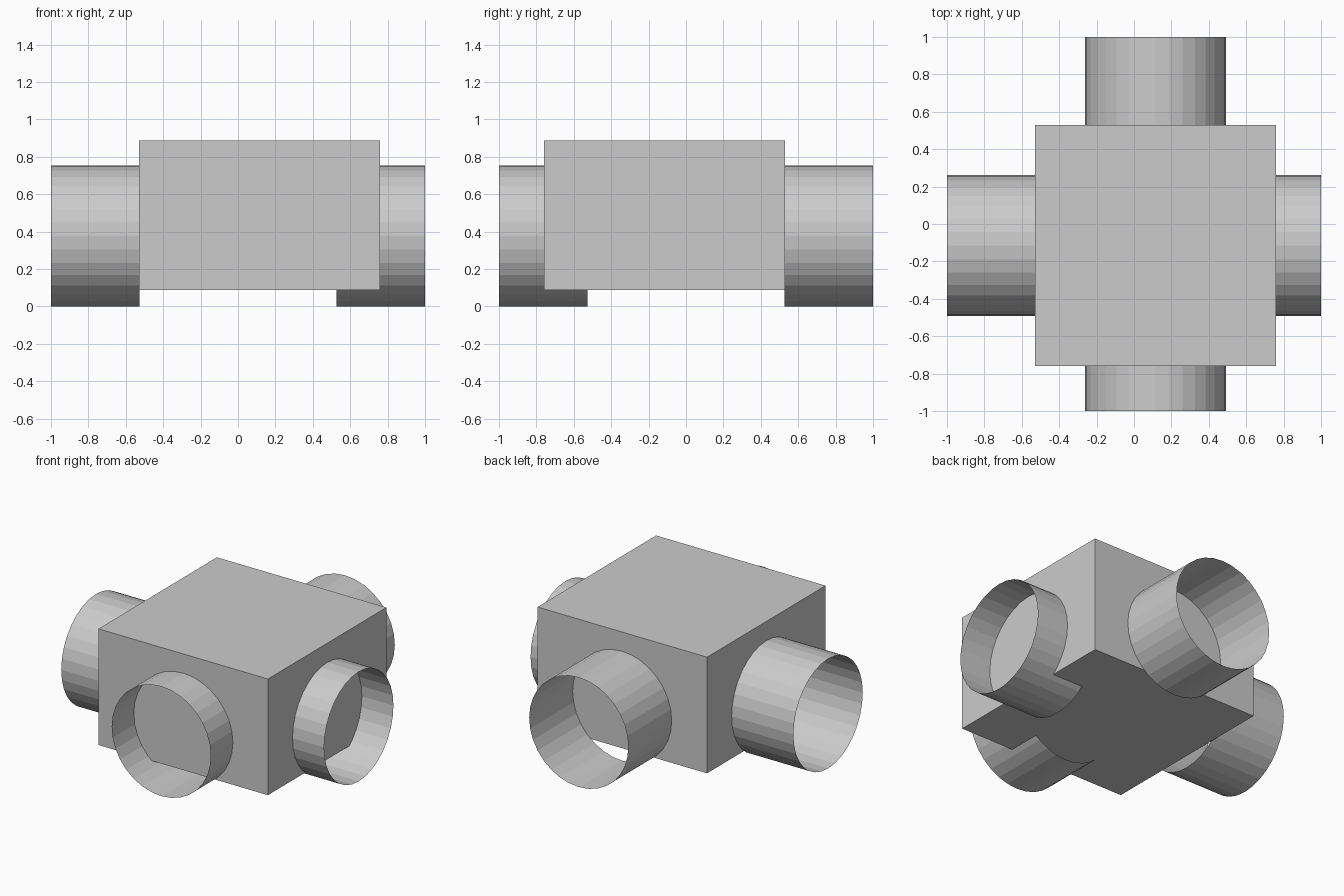
import bpy, bmesh
from math import pi
from mathutils import Matrix, Vector

if "Cube" in bpy.data.objects:
    bpy.data.objects.remove(bpy.data.objects["Cube"])

R, INNER, OUTER = 0.377, 0.526, 1.0


def finish(name, bm):
    mesh = bpy.data.meshes.new(name)
    bm.to_mesh(mesh)
    bm.free()
    obj = bpy.data.objects.new(name, mesh)
    bpy.context.collection.objects.link(obj)


def tube(name, axis, sign, offset):
    # Open-ended pipe lying along x or y
    bm = bmesh.new()
    mid = sign * (INNER + OUTER) / 2
    if axis == 'X':
        loc, rot = Vector((mid, offset, R)), Matrix.Rotation(pi / 2, 4, 'Y')
    else:
        loc, rot = Vector((offset, mid, R)), Matrix.Rotation(pi / 2, 4, 'X')
    bmesh.ops.create_cone(bm, cap_ends=False, segments=32, radius1=R, radius2=R,
                          depth=OUTER - INNER, matrix=Matrix.Translation(loc) @ rot)
    bmesh.ops.recalc_face_normals(bm, faces=bm.faces)
    finish(name, bm)


# Central junction box
lo, hi = Vector((-0.53, -0.76, 0.087)), Vector((0.76, 0.528, 0.886))
bm = bmesh.new()
bmesh.ops.create_cube(bm, size=1, matrix=Matrix.Translation((lo + hi) / 2)
                      @ Matrix.Diagonal((*(hi - lo), 1)))
finish("junction_box", bm)

# Four pipe stubs
tube("left_pipe", 'X', -1, -0.116)
tube("right_pipe", 'X', 1, -0.116)
tube("front_pipe", 'Y', -1, 0.116)
tube("back_pipe", 'Y', 1, 0.116)
